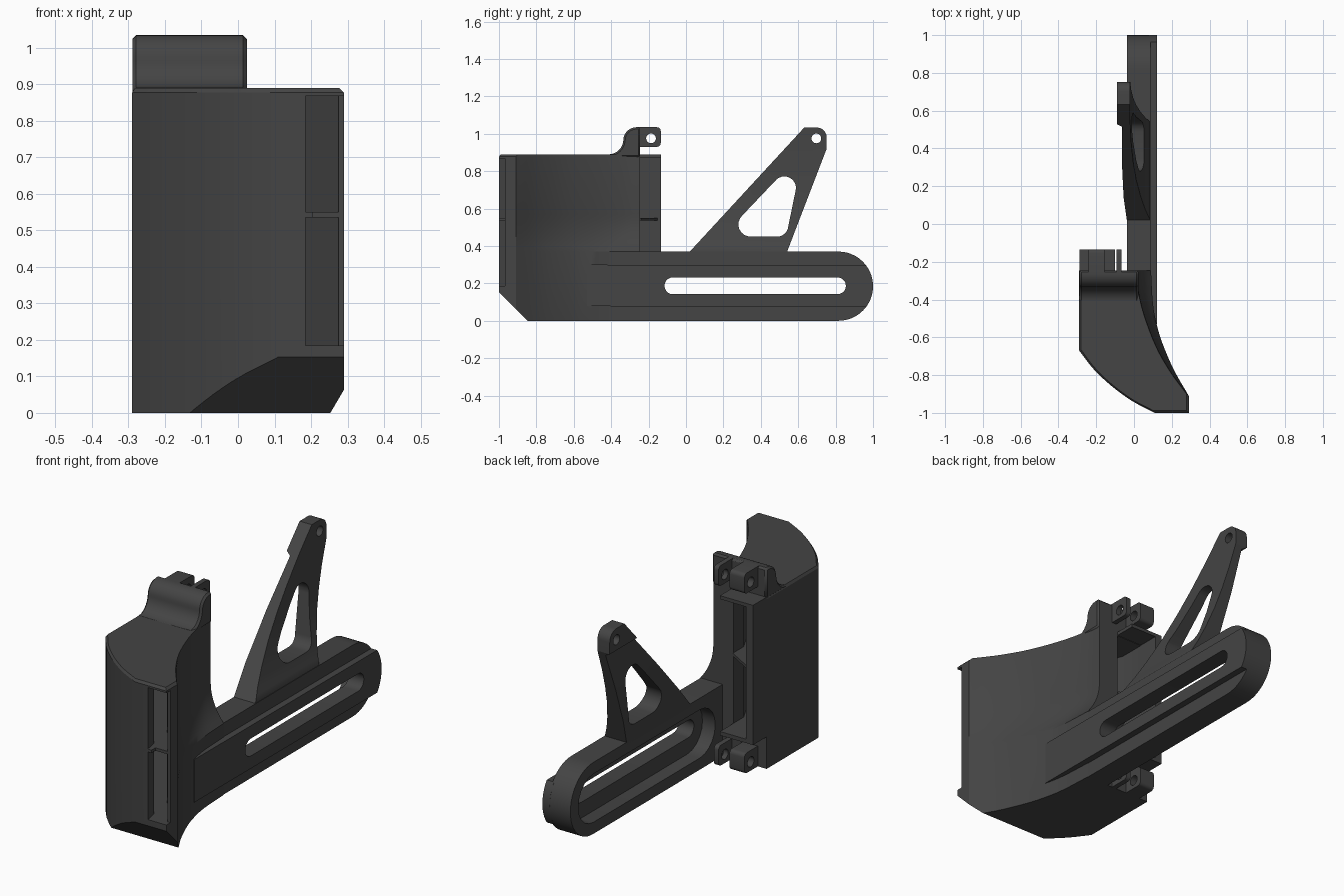
import bpy, bmesh, math
from mathutils import Vector

if "Cube" in bpy.data.objects:
    bpy.data.objects.remove(bpy.data.objects["Cube"])

mat = bpy.data.materials.new("dark_grey")
mat.diffuse_color = (0.058, 0.058, 0.058, 1)
mat.use_nodes = True
mat.node_tree.nodes["Principled BSDF"].inputs["Base Color"].default_value = mat.diffuse_color


def finish(name, bm):
    bmesh.ops.recalc_face_normals(bm, faces=bm.faces)
    me = bpy.data.meshes.new(name)
    bm.to_mesh(me)
    bm.free()
    ob = bpy.data.objects.new(name, me)
    bpy.context.collection.objects.link(ob)
    me.materials.append(mat)
    return ob


def prism(name, pts, a, b, axis="x"):
    """Extrude a 2D outline: (y, z) along x, or (x, y) along z."""
    bm = bmesh.new()
    mk = (lambda p, t: (t, p[0], p[1])) if axis == "x" else (lambda p, t: (p[0], p[1], t))
    lo = [bm.verts.new(mk(p, a)) for p in pts]
    hi = [bm.verts.new(mk(p, b)) for p in pts]
    n = len(pts)
    bm.faces.new(lo)
    bm.faces.new(hi)
    for i in range(n):
        bm.faces.new((lo[i], lo[(i + 1) % n], hi[(i + 1) % n], hi[i]))
    return finish(name, bm)


def box(name, x0, x1, y0, y1, z0, z1):
    return prism(name, [(y0, z0), (y1, z0), (y1, z1), (y0, z1)], x0, x1)


def active(ob):
    bpy.ops.object.select_all(action="DESELECT")
    ob.select_set(True)
    bpy.context.view_layer.objects.active = ob


def boolean(ob, tool):
    m = ob.modifiers.new("bool", "BOOLEAN")
    m.operation, m.object, m.solver = "DIFFERENCE", tool, "EXACT"
    active(ob)
    bpy.ops.object.modifier_apply(modifier=m.name)
    bpy.data.objects.remove(tool)


def curve(pts, n=4):
    """Smooth line through the given points."""
    p = [Vector(q) for q in pts]
    p = [2 * p[0] - p[1]] + p + [2 * p[-1] - p[-2]]
    out = []
    for i in range(1, len(p) - 2):
        a, b, c, d = p[i - 1:i + 3]
        for k in range(n):
            t = k / n
            out.append(0.5 * (2 * b + (c - a) * t + (2 * a - 5 * b + 4 * c - d) * t * t
                              + (3 * b - a - 3 * c + d) * t ** 3))
    return out + [p[-2]]


def arc(cy, cz, r, a0, a1, n=10):
    return [(cy + r * math.cos(math.radians(a0 + (a1 - a0) * i / n)),
             cz + r * math.sin(math.radians(a0 + (a1 - a0) * i / n))) for i in range(n + 1)]


def stadium(y0, y1, z, r):
    return arc(y1, z, r, -90, 90) + arc(y0, z, r, 90, 270)


def ring(y, z, r):
    return arc(y, z, r, 0, 345, 23)


# Main body: stacked plan sections, right side flaring out near the bottom
left = [Vector((-.29, -.245))] + curve([(-.29, -.67), (-.215, -.767), (-.12, -.857), (-.01, -.937), (.11, -1)])
upper = curve([(.29, -.91), (.2, -.79), (.12, -.65), (.055, -.48), (.022, -.34), (.015, -.245)])
lower = curve([(.29, -.91), (.21, -.77), (.15, -.63), (.12, -.53), (.1, -.42), (.09, -.245)])
levels = [(0, 0)] + [(.37 + .2 * (i / 8), 1 - (1 - i / 8) ** 2.2) for i in range(9)] + [(.878, 1), (.89, 1)]
bm = bmesh.new()
rows = []
for k, (z, t) in enumerate(levels):
    pts = left + [Vector((.29, -1))] + [l.lerp(u, t) for l, u in zip(lower, upper)]
    if k == len(levels) - 1:  # small chamfer round the top
        pts = [Vector((p.x * .965 - .002, -.245 + (p.y + .245) * .985)) for p in pts]
    rows.append([bm.verts.new((p.x, p.y, z)) for p in pts])
n = len(rows[0])
bm.faces.new(rows[0])
bm.faces.new(rows[-1])
for r0, r1 in zip(rows, rows[1:]):
    for i in range(n):
        bm.faces.new((r0[i], r0[(i + 1) % n], r1[(i + 1) % n], r1[i]))
body = finish("body", bm)

# Sloped front underside, hollow channel with a middle shelf, front notch
boolean(body, prism("cut", [(-1.2, .353), (-.647, -.2), (-1.2, -.2)], -1, 1))
channel = ([(.28, -1.1), (.275, -.955)] + [tuple(p) for p in curve([(.14, -.78), (0, -.52), (-.1, -.33)])]
           + [(-.1, -.2), (-.25, -.2)] + [tuple(p) for p in curve([(-.25, -.38), (-.17, -.6), (0, -.82)])]
           + [(.17, -.93), (.205, -1.1)])
for z0, z1 in ((.185, .535), (.55, .868)):
    boolean(body, prism("cut", channel, z0, z1, "z"))
boolean(body, box("cut", .205, .4, -1.1, -.968, .185, .868))

# Raised shoulder on top of the body
shoulder = ([(-.245, .875), (-.245, 1.035)] + arc(-.265, .965, .07, 90, 180, 8)
            + arc(-.415, .97, .08, 0, -90, 8)[1:] + [(-.415, .875)])
ob = prism("shoulder", shoulder, -.289, .024)
m = ob.modifiers.new("bevel", "BEVEL")
m.width, m.segments, m.limit_method, m.angle_limit = .01, 1, "ANGLE", math.radians(60)
m.use_clamp_overlap = False

# Hinge lugs at top and bottom of the back
for tag, z0, z1 in (("top", .93, 1.035), ("bottom", 0, .105)):
    for side, x0, x1 in (("outer", -.24, -.155), ("inner", -.092, -.066)):
        zc, r = (z0 + z1) / 2, .02
        shape = ([(-.26, z0)] + arc(-.135 - r, z0 + r, r, -90, 0, 4)
                 + arc(-.135 - r, z1 - r, r, 0, 90, 4) + [(-.26, z1)])
        lug = prism(f"{tag}_{side}_lug", shape, x0, x1)
        boolean(lug, prism("cut", ring(-.187, zc - .007, .026), -1, 1))

# Back frame around the channel opening
box("back_wall", -.289, -.25, -.26, -.135, .165, .888)
for tag, z0, z1 in (("top", .87, .888), ("bottom", .165, .185)):
    box(f"{tag}_shelf", -.26, -.1, -.26, -.135, z0, z1)
prism("middle_rib", [(-.255, -.26), (-.1, -.26), (-.1, -.24), (-.255, -.15)], .535, .55, "z")

# Long slotted bar with a raised outer strip
end = arc(.815, .185, .185, -90, 90, 24)
bar = prism("bar", [(-.4, 0)] + end + [(-.4, .37)], -.038, .088)
a = math.degrees(math.asin(.11 / .185))
strip = prism("bar_strip", [(-.53, .078)] + arc(.815, .185, .185, -a, a, 16) + [(-.53, .3)], .08, .122)
boolean(bar, prism("cut", stadium(-.06, .81, .185, .125), -.2, .035))
for part in (bar, strip):
    boolean(part, prism("cut", stadium(-.07, .81, .187, .045), -1, 1))

# Tall arm: flat outline with window and pin hole, then bent and thinned towards the tip
outline = [(.002, .35), (.632, 1.033)] + arc(.7, .981, .052, 90, 0, 8) + [(.752, .92), (.533, .35)]
arm = prism("arm", outline, 0, 1)
window = (arc(.345, .515, .065, 135, 270, 8) + arc(.487, .51, .06, 270, 342, 6)
          + arc(.526, .71, .062, -18, 135, 10))
boolean(arm, prism("cut", window, -1, 2))
boolean(arm, prism("cut", ring(.697, .975, .026), -1, 2))


def lookup(z, table):
    for (z0, v0), (z1, v1) in zip(table, table[1:]):
        if z <= z1:
            return v0 + (v1 - v0) * max(0, (z - z0) / (z1 - z0))
    return table[-1][1]


inner = [(.37, -.038), (.5, -.055), (.7, -.064), (.905, -.062), (.92, -.09), (1.1, -.09)]
outer = [(.37, .086), (.43, .06), (.5, .037), (.6, .012), (.7, -.004), (.8, -.014), (.92, -.02), (1.1, -.02)]
bm = bmesh.new()
bm.from_mesh(arm.data)
for z in (.37, .4, .43, .46, .5, .55, .6, .65, .7, .75, .8, .85, .905, .92):
    bmesh.ops.bisect_plane(bm, geom=bm.verts[:] + bm.edges[:] + bm.faces[:],
                           plane_co=(0, 0, z), plane_no=(0, 0, 1))
for v in bm.verts:
    v.co.x = lookup(v.co.z, inner if v.co.x < .5 else outer)
bm.to_mesh(arm.data)
bm.free()

# Smooth curved surfaces, keep edges crisp
for ob in list(bpy.data.objects):
    active(ob)
    bpy.ops.object.shade_smooth_by_angle(angle=math.radians(28))
